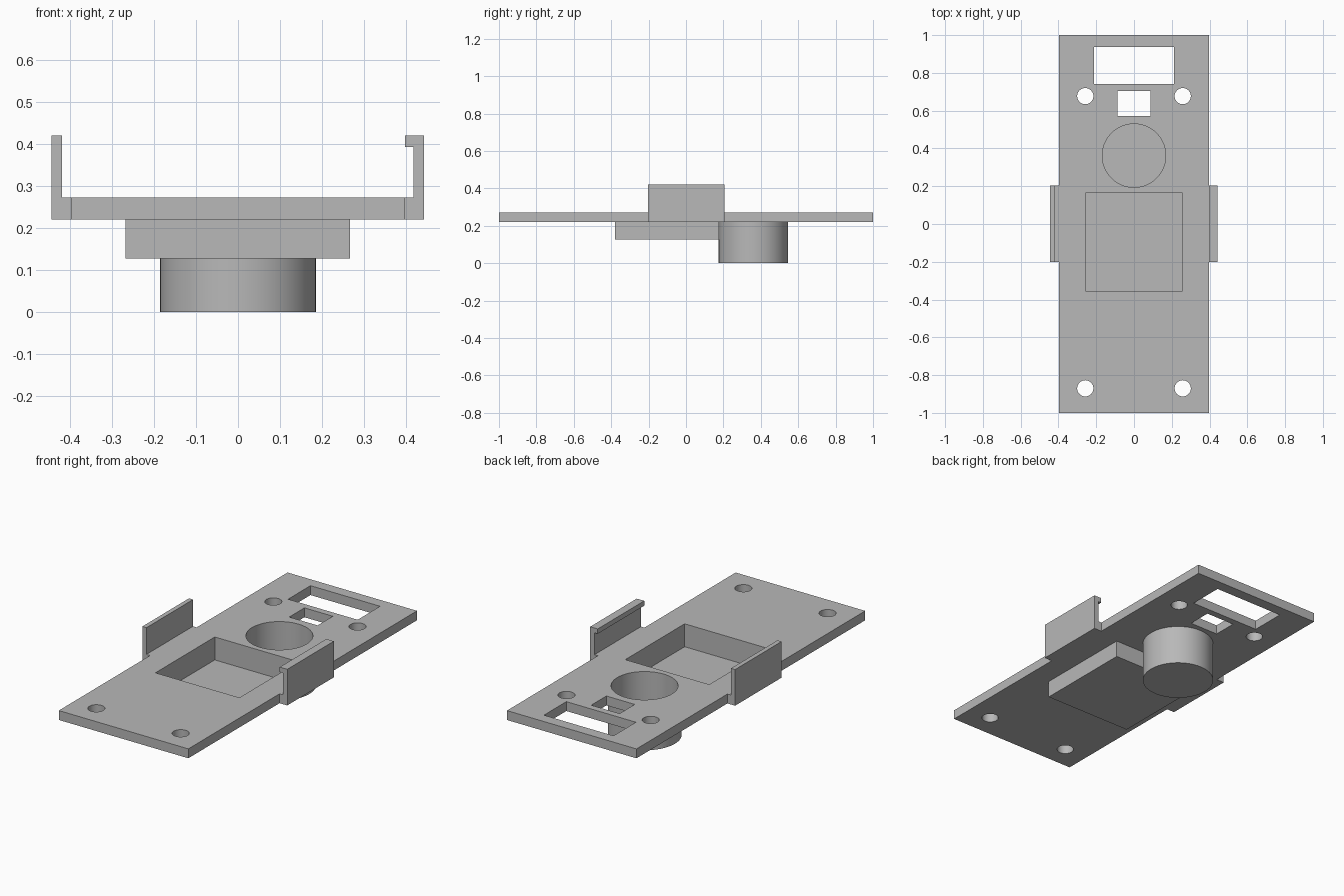
import bpy, bmesh, math
from mathutils import Matrix, Vector

if "Cube" in bpy.data.objects:
    bpy.data.objects.remove(bpy.data.objects["Cube"])

grey = bpy.data.materials.new("plain_grey")
grey.diffuse_color = (0.48, 0.48, 0.48, 1)
grey.use_nodes = True
grey.node_tree.nodes["Principled BSDF"].inputs["Base Color"].default_value = grey.diffuse_color


def finish(name, bm):
    bmesh.ops.recalc_face_normals(bm, faces=bm.faces)
    me = bpy.data.meshes.new(name)
    bm.to_mesh(me)
    bm.free()
    ob = bpy.data.objects.new(name, me)
    bpy.context.collection.objects.link(ob)
    me.materials.append(grey)
    return ob


def box(name, x0, x1, y0, y1, z0, z1):
    bm = bmesh.new()
    size = Matrix.Diagonal((x1 - x0, y1 - y0, z1 - z0, 1))
    mid = Matrix.Translation(((x0 + x1) / 2, (y0 + y1) / 2, (z0 + z1) / 2))
    bmesh.ops.create_cube(bm, size=1, matrix=mid @ size)
    return finish(name, bm)


def cylinder(name, x, y, r, z0, z1, sides=64):
    bm = bmesh.new()
    bmesh.ops.create_cone(bm, cap_ends=True, segments=sides, radius1=r, radius2=r,
                          depth=z1 - z0, matrix=Matrix.Translation((x, y, (z0 + z1) / 2)))
    return finish(name, bm)


def prism(name, profile, y0, y1):
    """Extrude an x-z profile along y."""
    bm = bmesh.new()
    face = bm.faces.new([bm.verts.new((x, y0, z)) for x, z in profile])
    ext = bmesh.ops.extrude_face_region(bm, geom=[face])
    verts = [v for v in ext["geom"] if isinstance(v, bmesh.types.BMVert)]
    bmesh.ops.translate(bm, verts=verts, vec=Vector((0, y1 - y0, 0)))
    return finish(name, bm)


def cut(ob, cutters):
    for c in cutters:
        mod = ob.modifiers.new("cut", 'BOOLEAN')
        mod.operation, mod.solver, mod.object = 'DIFFERENCE', 'EXACT', c
        c.hide_render = True
        c.hide_set(True)


def smooth(ob):
    """Apply the cuts, then smooth the round walls."""
    bpy.ops.object.select_all(action='DESELECT')
    ob.select_set(True)
    bpy.context.view_layer.objects.active = ob
    for m in list(ob.modifiers):
        bpy.ops.object.modifier_apply(modifier=m.name)
    bpy.ops.object.shade_smooth_by_angle(angle=math.radians(30))


BOTTOM, TOP = 0.22, 0.272      # base plate heights
CUP_Y = 0.36

# Main parts
plate = box("base_plate", -0.397, 0.396, -1, 1, BOTTOM, TOP)
tray = box("square_tray", -0.268, 0.267, -0.38, 0.177, 0.127, BOTTOM)
cup = cylinder("round_cup", 0, CUP_Y, 0.185, 0, BOTTOM)

# Pockets and openings
pocket = box("pocket_cutter", -0.257, 0.257, -0.355, 0.164, 0.145, 0.5)
bore = cylinder("bore_cutter", 0, CUP_Y + 0.002, 0.168, 0.018, 0.5)
slots = [box("wide_slot_cutter", -0.213, 0.213, 0.742, 0.938, 0.1, 0.5),
         box("small_slot_cutter", -0.087, 0.087, 0.572, 0.705, 0.1, 0.5)]
holes = [cylinder("screw_hole_cutter", x, y, 0.043, 0.1, 0.5, 32)
         for x in (-0.258, 0.258) for y in (-0.87, 0.677)]
cut(plate, [pocket, bore] + slots + holes)
cut(tray, [pocket])
cut(cup, [bore])
for part in (plate, tray, cup):
    smooth(part)

# Side clips: plain on the left, hooked on the right
prism("left_clip", [(-0.397, BOTTOM), (-0.397, TOP), (-0.419, TOP),
                    (-0.419, 0.42), (-0.444, 0.42), (-0.444, BOTTOM)], -0.202, 0.205)
prism("right_clip", [(0.396, BOTTOM), (0.443, BOTTOM), (0.443, 0.42), (0.397, 0.42),
                     (0.397, 0.393), (0.417, 0.393), (0.417, TOP), (0.396, TOP)], -0.202, 0.205)

# Remove the used cutters
for ob in [pocket, bore] + slots + holes:
    bpy.data.objects.remove(ob)
